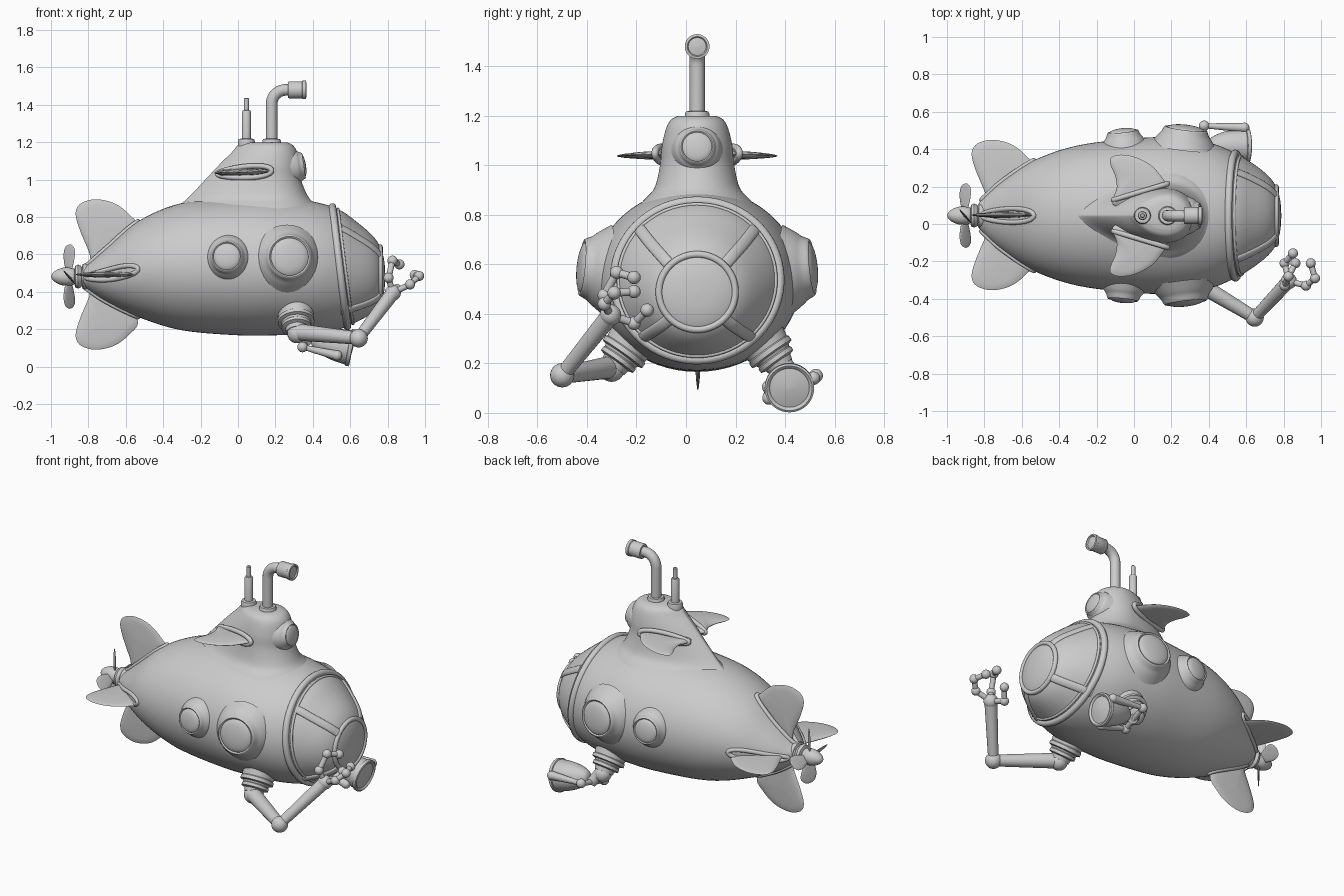
import bpy, math
from mathutils import Vector as V
from math import sin, cos, pi

if "Cube" in bpy.data.objects:
    bpy.data.objects.remove(bpy.data.objects["Cube"])

CY = 0.045  # hull centre line in y


def mesh(name, verts, faces, angle=40):
    me = bpy.data.meshes.new(name)
    me.from_pydata([tuple(v) for v in verts], [], faces)
    me.validate()
    for p in me.polygons:
        p.use_smooth = True
    me.set_sharp_from_angle(angle=math.radians(angle))
    ob = bpy.data.objects.new(name, me)
    bpy.context.collection.objects.link(ob)
    return ob


def loft(name, rings, angle=40):
    n = len(rings[0])
    verts = [p for r in rings for p in r]
    faces = [(i * n + j, i * n + (j + 1) % n, (i + 1) * n + (j + 1) % n, (i + 1) * n + j)
             for i in range(len(rings) - 1) for j in range(n)]
    faces += [tuple(range(n))[::-1], tuple(range(len(verts) - n, len(verts)))]
    return mesh(name, verts, faces, angle)


def spline(pts, steps=8, closed=False):
    """Catmull-Rom through points of any dimension."""
    out, n = [], len(pts)
    for i in range(n if closed else n - 1):
        idx = [(i + k) % n if closed else min(max(i + k, 0), n - 1) for k in (-1, 0, 1, 2)]
        a, b, c, d = [pts[k] for k in idx]
        for s in range(steps):
            t = s / steps
            out.append(tuple(0.5 * (2 * q + (r - p) * t + (2 * p - 5 * q + 4 * r - w) * t * t
                                    + (3 * q - p - 3 * r + w) * t ** 3)
                             for p, q, r, w in zip(a, b, c, d)))
    return out if closed else out + [tuple(pts[-1])]


def lathe(name, prof, origin, axis, n=40, angle=40):
    """prof: (radius, distance along axis)."""
    ax = V(axis).normalized()
    u = ax.orthogonal().normalized()
    w = ax.cross(u)
    return loft(name, [[V(origin) + ax * d + (u * cos(2 * pi * k / n) + w * sin(2 * pi * k / n)) * max(r, 1e-4)
                        for k in range(n)] for r, d in prof], angle)


def rod(name, a, b, r1, r2):
    a, b = V(a), V(b)
    return lathe(name, [(r1, 0), (r2, (b - a).length)], a, b - a, 20)


def ball(name, c, r):
    return lathe(name, [(r * sin(pi * k / 14), -r * cos(pi * k / 14)) for k in range(15)], c, (0, 0, 1), 24)


def tube(name, pts, r, closed=False):
    cu = bpy.data.curves.new(name, 'CURVE')
    cu.dimensions, cu.bevel_depth, cu.bevel_resolution, cu.use_fill_caps = '3D', r, 4, True
    sp = cu.splines.new('POLY')
    sp.points.add(len(pts) - 1)
    for p, q in zip(sp.points, pts):
        p.co = (*q, 1)
    sp.use_cyclic_u = closed
    ob = bpy.data.objects.new(name, cu)
    bpy.context.collection.objects.link(ob)
    return ob


def fin(name, outline, origin, u, v, thick):
    """Lens-shaped blade: outline in (u, v), thinner towards large v."""
    o, u, v = V(origin), V(u), V(v)
    n = u.cross(v).normalized()
    pts = spline(outline, 6, True)
    ca, cb = [sum(p[k] for p in pts) / len(pts) for k in (0, 1)]
    top = max(p[1] for p in pts)
    rings = []
    for side, levels in ((1, ((.02, 1), (.5, .85), (.75, .7), (.95, .35), (.98, .12), (1, 0))),
                         (-1, ((.98, .12), (.95, .35), (.75, .7), (.5, .85), (.02, 1)))):
        for s, h in levels:
            ring = []
            for a, b in pts:
                a, b = ca + (a - ca) * s, cb + (b - cb) * s
                ring.append(o + u * a + v * b + n * side * h * thick * (1 - .7 * max(b, 0) / top))
            rings.append(ring)
    return loft(name, rings, 60)


# Hull: stations of x, centre z, half width, half height
ST = spline([(-.84, .485, .05, .045), (-.8, .48, .1, .07), (-.7, .491, .19, .148), (-.53, .522, .298, .258),
             (-.3, .535, .375, .34), (0, .537, .412, .369), (.2, .537, .418, .369), (.4, .53, .39, .353),
             (.54, .52, .335, .32), (.64, .506, .275, .264), (.72, .495, .21, .205), (.762, .488, .15, .148),
             (.782, .486, .08, .08), (.788, .486, .001, .001)], 6)


def section(x):
    for a, b in zip(ST, ST[1:]):
        if x <= b[0]:
            t = (x - a[0]) / (b[0] - a[0])
            return [p + (q - p) * t for p, q in zip(a, b)]
    return ST[-1]


def hull_pt(x, t):
    _, z, ry, rz = section(x)
    return V((x, CY + ry * cos(t), z + rz * sin(t)))


def hull_normal(x, t):
    return (hull_pt(x, t + .02) - hull_pt(x, t - .02)).cross(hull_pt(x + .01, t) - hull_pt(x - .01, t)).normalized()


loft("hull", [[(x, CY + ry * cos(2 * pi * k / 64), z + rz * sin(2 * pi * k / 64)) for k in range(64)]
              for x, z, ry, rz in ST])

# Glass nose: rear ring, front ring and four straps
LOOP = [2 * pi * k / 64 for k in range(64)]
tube("nose_rear_ring", [hull_pt(.545 - .04 * sin(t), t) for t in LOOP], .02, True)
tube("nose_seam_ring", [hull_pt(.575 - .04 * sin(t), t) for t in LOOP], .008, True)
tube("nose_front_ring", [hull_pt(.76, t) for t in LOOP], .014, True)
for i in range(4):
    t = pi / 4 + i * pi / 2
    rings = []
    for k in range(13):
        x = .55 + .205 * k / 12
        p, n = hull_pt(x, t), hull_normal(x, t)
        side = (hull_pt(x, t + .02) - hull_pt(x, t - .02)).normalized()
        if n.dot(p - V((0, CY, .5))) < 0:
            n = -n
        rings.append([p + side * .024 * cos(a) + n * .011 * sin(a) for a in LOOP[::4]])
    loft(f"nose_strap_{i}", rings, 60)


# Conning tower: teardrop slices of z, back x, front x, half width
def teardrop(z, xb, xf, w):
    xc = xf - w * 1.1
    ring = []
    for t in LOOP:
        c, s = cos(t), sin(t)
        ring.append((xc + (xf - xc if c > 0 else xc - xb) * c,
                     CY + math.copysign(w * abs(s) ** (1 if c > 0 else 1.5), s), z))
    return ring


loft("conning_tower", [teardrop(*p) for p in spline([
    (.78, -.45, .46, .29), (.86, -.32, .42, .215), (.91, -.26, .375, .172), (1.0, -.175, .337, .15),
    (1.08, -.1, .33, .142), (1.15, -.03, .315, .125), (1.185, .0, .292, .105), (1.2, .04, .262, .075)], 5)])


# Portholes: flared mound, rim and domed glass
def porthole(name, p, n, r, h):
    prof = spline([(1.3 * r, -.045), (1.08 * r, .0), (.93 * r, .35 * h), (.83 * r, .72 * h), (.78 * r, .78 * h)], 4)
    prof += [(.74 * r, .74 * h), (.72 * r, .7 * h)]
    prof += [(.72 * r * cos(a), .7 * h + .32 * h * sin(a)) for a in (.2, .45, .7, .95, 1.2, 1.4, pi / 2)]
    lathe(name, prof, p, n, 40, 30)


for s, tag in ((1, "left"), (-1, "right")):
    for x, r, h, kind in ((-.055, .1, .062, "small"), (.27, .14, .075, "large")):
        p = hull_pt(x, .13 if s > 0 else pi - .13)
        porthole(f"{kind}_porthole_{tag}", p, (.12 if x > 0 else -.1, s, .1), r, h)
porthole("tower_porthole", (.318, CY, 1.07), (1, 0, .15), .083, .045)

# Periscope and antenna
for name, x, r in (("periscope_base", .18, .05), ("antenna_base", .045, .045)):
    lathe(name, [(r, -.02), (r, .008), (r * .9, .02), (.02, .022)], (x, CY, 1.198), (0, 0, 1))
bend = [(.18 + .075 * (1 - cos(a)), CY, 1.405 + .075 * sin(a)) for a in [k * pi / 20 for k in range(11)]]
tube("periscope_tube", [(.18, CY, 1.19)] + bend + [(.3, CY, 1.48)], .031)
lathe("periscope_head", [(.0, 0), (.042, 0), (.046, .005), (.046, .075), (.05, .078), (.05, .095), (.04, .097),
                         (.036, .09), (0, .096)], (.268, CY, 1.48), (1, 0, 0))
lathe("antenna", [(.024, 0), (.024, .165), (.02, .172), (.013, .174), (.013, .235), (.008, .24)],
      (.045, CY, 1.198), (0, 0, 1), 20)

# Diving planes on the tower
PLANE = [(.15, .08), (.17, .16), (.145, .21), (.09, .27), (.0, .315), (-.08, .325), (-.125, .307),
         (-.125, .27), (-.1, .21), (-.092, .15), (-.1, .05)]
for s, tag in ((1, "left"), (-1, "right")):
    fin(f"tower_plane_{tag}", PLANE, (0, CY, 1.04), (1, 0, .03), (0, s, 0), .028)
    frame = []
    for t in LOOP:
        x = .035 + .145 * cos(t)
        frame.append((x, CY + s * (.082 + (x + .115) * .3), 1.04 + .06 * (x - .035) + .03 * sin(t) * (1 + .25 * cos(t))))
    tube(f"tower_plane_frame_{tag}", frame, .014, True)

# Four tail fins with root frames
TAIL = [(-.76, .04), (-.8, .13), (-.85, .25), (-.868, .33), (-.84, .38), (-.76, .402), (-.66, .38),
        (-.58, .32), (-.535, .25), (-.6, .13)]
for i in range(4):
    a = i * pi / 2
    fin(f"tail_fin_{i}", TAIL, (0, CY + .003, .493), (1, 0, 0), (0, cos(a), sin(a)), .026)
    frame = []
    for t in LOOP:
        x = -.675 + .14 * cos(t)
        frame.append(hull_pt(x, a + .036 * sin(t) * (1 + .2 * cos(t)) / section(x)[2]))
    tube(f"tail_fin_frame_{i}", frame, .013, True)

# Propeller
lathe("propeller_hub", spline([(0, 0), (.022, .012), (.042, .045), (.05, .085), (.045, .12)], 4)
      + [(.04, .125), (.058, .13), (.064, .145), (.058, .16), (.05, .165), (.066, .17), (.07, .185), (.06, .22)],
      (-1, CY, .482), (1, 0, 0))
BLADE = [(.018, .03), (.045, .09), (.05, .145), (.015, .172), (-.03, .155), (-.042, .1), (-.02, .03)]
for i in range(4):
    a = i * pi / 2
    fin(f"propeller_blade_{i}", BLADE, (-.905, CY, .482), (.65, -.76 * sin(a), .76 * cos(a)),
        (0, cos(a), sin(a)), .01)

# Shoulder mounts under the bow
for s, tag in ((1, "left"), (-1, "right")):
    o, ax = (.3, CY + s * .2, .38), (.06, s * .56, -.78)
    lathe(f"shoulder_mount_{tag}", spline([(.2, -.02), (.135, .05), (.105, .1), (.092, .15)], 4)
          + [(.098, .155), (.098, .175), (.08, .18), (.075, .19), (.08, .195), (.08, .212), (.06, .218), (.055, .24)], o, ax)
    ball(f"shoulder_joint_{tag}", V(o) + V(ax).normalized() * .25, .052)

# Grabber arm
SH, EL, WR = (.32, -.305, .185), (.645, -.5, .152), (.828, -.305, .395)
rod("upper_arm", SH, EL, .046, .034)
ball("elbow", EL, .049)
rod("forearm", EL, WR, .03, .038)
ball("wrist", WR, .043)
for i, pts in enumerate((((.805, -.33, .475), (.826, -.28, .567), (.863, -.21, .547)),
                         ((.92, -.33, .44), (.968, -.29, .485), (.945, -.21, .49)),
                         ((.805, -.21, .362), (.85, -.157, .415)))):
    prev = WR
    for k, p in enumerate(pts):
        rod(f"finger_{i}_link_{k}", prev, p, .016, .016)
        ball(f"finger_{i}_knuckle_{k}", p, .027)
        prev = p

# Search lamp with fork
lathe("lamp_body", spline([(0, -.17), (.035, -.16), (.065, -.11), (.085, -.04), (.094, .03)], 4)
      + [(.1, .032), (.1, .05), (.092, .054), (.084, .05), (.08, .045), (.05, .052), (0, .057)],
      (.56, .418, .11), (1, .0, -.2))
for tag, a, b in (("outer", (.375, .525, .15), (.59, .515, .14)), ("inner", (.345, .335, .105), (.53, .335, .06))):
    ball(f"lamp_knob_{tag}", a, .028)
    rod(f"lamp_fork_{tag}", a, b, .013, .026)
    ball(f"lamp_pin_{tag}", b, .027)
rod("lamp_axle", (.375, .525, .15), (.345, .335, .105), .016, .016)
rod("lamp_neck", (.32, .39, .19), (.37, .43, .12), .04, .03)
